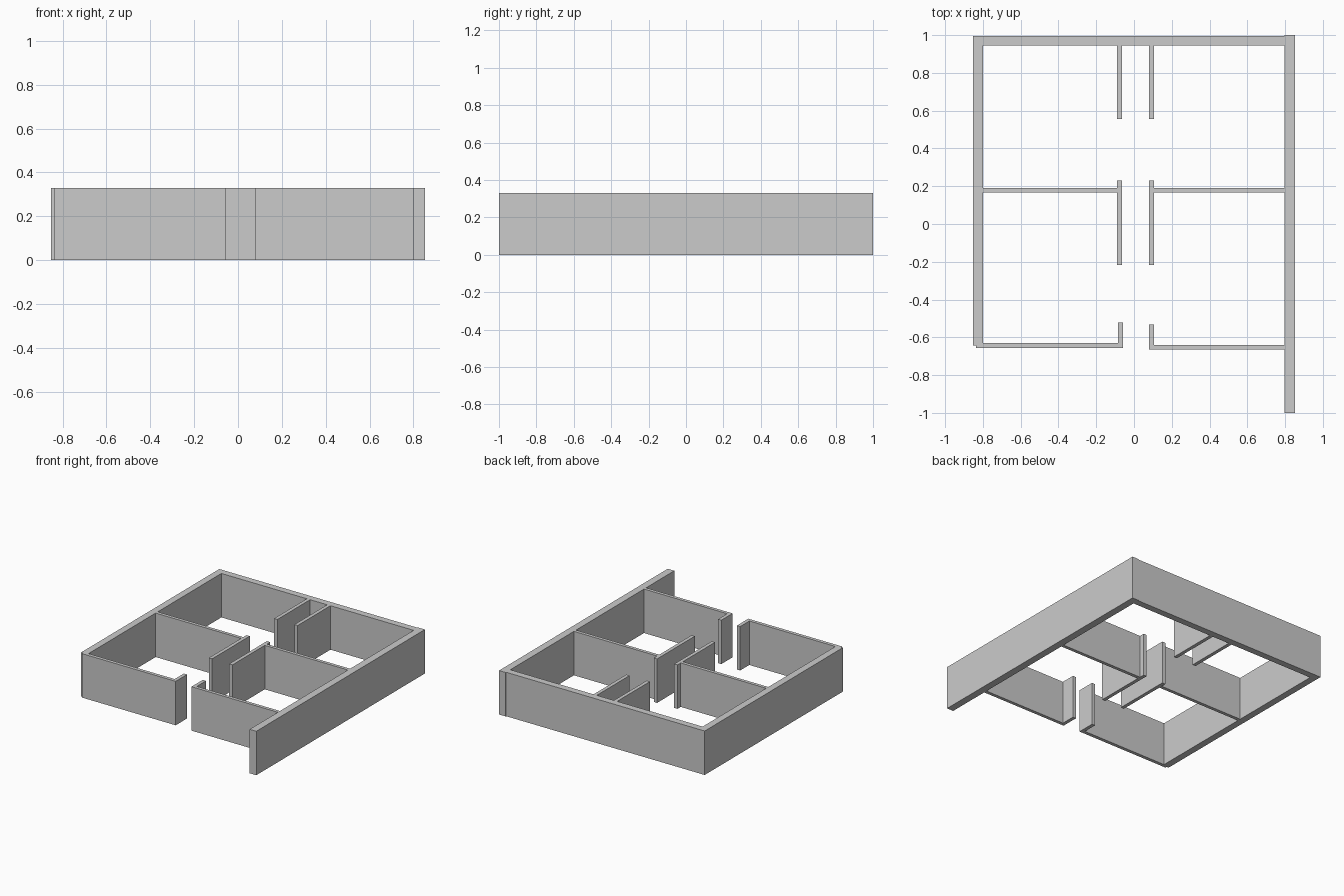
import bpy

cube = bpy.data.objects.get("Cube")
if cube:
    bpy.data.objects.remove(cube, do_unlink=True)

HEIGHT = 0.33

plaster = bpy.data.materials.new("light_grey_plaster")
plaster.use_nodes = True
grey = (0.6, 0.6, 0.6, 1)
plaster.diffuse_color = grey
plaster.node_tree.nodes["Principled BSDF"].inputs["Base Color"].default_value = grey


def wall(name, x0, x1, y0, y1):
    """Full-height wall over a rectangular footprint."""
    bpy.ops.mesh.primitive_cube_add(
        size=1, location=((x0 + x1) / 2, (y0 + y1) / 2, HEIGHT / 2))
    obj = bpy.context.object
    obj.name = name
    obj.scale = (x1 - x0, y1 - y0, HEIGHT)
    bpy.ops.object.transform_apply(location=False, rotation=False, scale=True)
    obj.data.materials.append(plaster)


# Thick outer walls
wall("left_outer_wall", 0.797, 0.852, -1, 1)
wall("back_outer_wall", -0.852, 0.797, 0.945, 0.995)
wall("right_outer_wall", -0.852, -0.8, -0.643, 0.945)

# Corridor partitions and the cross walls dividing the rooms
for side, x0, x1 in (("right", -0.09, -0.063), ("left", 0.079, 0.106)):
    wall(side + "_back_partition", x0, x1, 0.556, 0.945)
    wall(side + "_middle_partition", x0, x1, -0.217, 0.23)
wall("right_cross_wall", -0.8, -0.09, 0.166, 0.191)
wall("left_cross_wall", 0.106, 0.797, 0.166, 0.191)

# Thin front walls with short door returns
wall("right_front_wall", -0.836, -0.058, -0.656, -0.63)
wall("right_door_return", -0.085, -0.058, -0.63, -0.521)
wall("left_front_wall", 0.079, 0.797, -0.665, -0.64)
wall("left_door_return", 0.079, 0.106, -0.64, -0.532)
